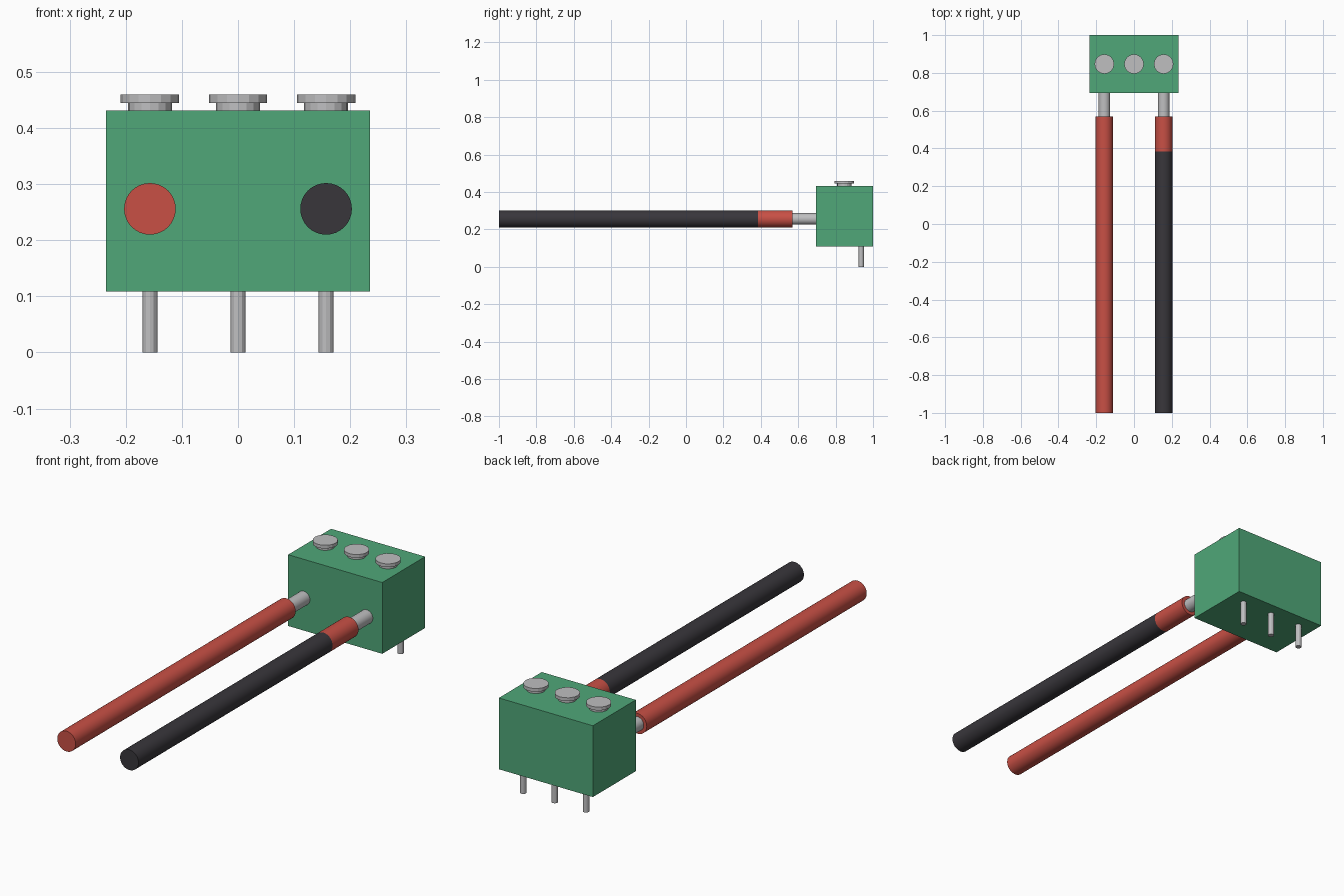
import bpy
import math

if "Cube" in bpy.data.objects:
    bpy.data.objects.remove(bpy.data.objects["Cube"], do_unlink=True)


def material(name, rgb):
    mat = bpy.data.materials.new(name)
    mat.use_nodes = True
    mat.diffuse_color = (*rgb, 1)
    mat.node_tree.nodes["Principled BSDF"].inputs["Base Color"].default_value = (*rgb, 1)
    return mat


GREEN = material("terminal_green", (0.08, 0.39, 0.19))
RED = material("wire_red", (0.58, 0.08, 0.06))
BLACK = material("wire_black", (0.04, 0.037, 0.044))
METAL = material("bare_metal", (0.52, 0.52, 0.53))


def cylinder(name, mat, radius, start, end, x, other, along_y=False, sides=32, smooth=True):
    """Rod from start to end along z (other is y) or along y (other is z)."""
    mid = (start + end) / 2
    bpy.ops.mesh.primitive_cylinder_add(
        vertices=sides, radius=radius, depth=end - start,
        location=(x, mid, other) if along_y else (x, other, mid),
        rotation=(math.pi / 2 if along_y else 0, 0, 0))
    obj = bpy.context.object
    obj.name = name
    obj.data.materials.append(mat)
    if smooth:
        bpy.ops.object.shade_smooth_by_angle(angle=math.radians(30))
    return obj


# Terminal housing
bpy.ops.mesh.primitive_cube_add(size=1, location=(0, 0.847, 0.27))
block = bpy.context.object
block.name = "terminal_block"
block.scale = (0.47, 0.306, 0.322)
block.data.materials.append(GREEN)

# Three screws and solder pins
PITCH = 0.157
for side, x in (("right", -PITCH), ("middle", 0), ("left", PITCH)):
    cylinder(f"screw_neck_{side}", METAL, 0.039, 0.42, 0.446, x, 0.847, sides=16, smooth=False)
    cylinder(f"screw_head_{side}", METAL, 0.052, 0.445, 0.46, x, 0.847, sides=16, smooth=False)
    cylinder(f"pin_{side}", METAL, 0.0135, 0, 0.12, x, 0.937, sides=12, smooth=False)

# Two wires with bare ends entering the housing
WIRE_Z = 0.256
for side, x in (("right", -PITCH), ("left", PITCH)):
    cylinder(f"bare_wire_{side}", METAL, 0.031, 0.56, 0.71, x, WIRE_Z, along_y=True)
cylinder("red_wire", RED, 0.046, -1, 0.57, -PITCH, WIRE_Z, along_y=True)
cylinder("black_wire", BLACK, 0.046, -1, 0.385, PITCH, WIRE_Z, along_y=True)
cylinder("red_sleeve", RED, 0.046, 0.385, 0.57, PITCH, WIRE_Z, along_y=True)
